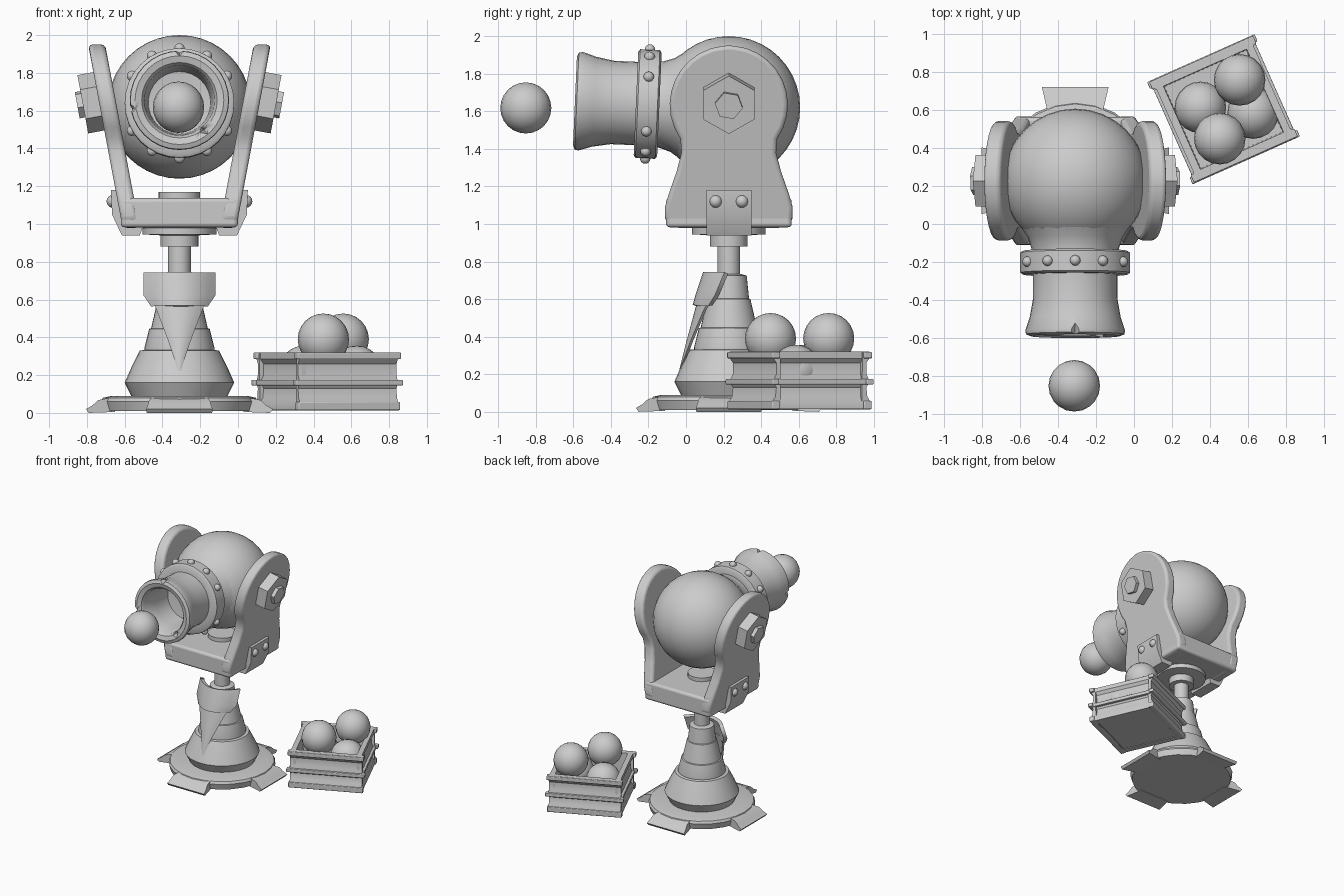
import bpy, bmesh
from math import sin, cos, pi, radians
from mathutils import Matrix, Vector

if "Cube" in bpy.data.objects:
    bpy.data.objects.remove(bpy.data.objects["Cube"])

T, R = Matrix.Translation, Matrix.Rotation
CX, CY = -0.31, 0.228            # turret axis
AXIS = T((CX, CY, 0))


def add(name, bm, mat=Matrix(), bevel=0.0, angle=35):
    bmesh.ops.recalc_face_normals(bm, faces=bm.faces)
    for f in bm.faces:
        f.smooth = True
    for e in bm.edges:
        e.smooth = len(e.link_faces) == 2 and e.calc_face_angle() < radians(angle)
    me = bpy.data.meshes.new(name)
    bm.to_mesh(me)
    bm.free()
    ob = bpy.data.objects.new(name, me)
    bpy.context.collection.objects.link(ob)
    ob.matrix_world = mat
    if bevel:
        m = ob.modifiers.new("bevel", 'BEVEL')
        m.width, m.segments, m.limit_method = bevel, 3, 'ANGLE'
    return ob


def lathe(name, prof, mat, n=32):
    """Spin (radius, height) points about local z."""
    bm = bmesh.new()
    rings = []
    for r, z in prof:
        if r == 0:
            rings.append([bm.verts.new((0, 0, z))] * n)
        else:
            rings.append([bm.verts.new((r * sin(2 * pi * i / n), r * cos(2 * pi * i / n), z))
                          for i in range(n)])
    for a, b in zip(rings, rings[1:]):
        for i in range(n):
            j = (i + 1) % n
            bm.faces.new(dict.fromkeys((a[i], a[j], b[j], b[i])))
    return add(name, bm, mat)


def prism(pts, half):
    """Extrude a (y, z) outline along x."""
    bm = bmesh.new()
    a = [bm.verts.new((-half, y, z)) for y, z in pts]
    b = [bm.verts.new((half, y, z)) for y, z in pts]
    bm.faces.new(a)
    bm.faces.new(b)
    for i in range(len(pts)):
        j = (i + 1) % len(pts)
        bm.faces.new((a[i], a[j], b[j], b[i]))
    return bm


def box(name, size, mat, bevel=0.0):
    bm = bmesh.new()
    bmesh.ops.create_cube(bm, size=1, matrix=Matrix.Diagonal((*size, 1)))
    return add(name, bm, mat, bevel)


def ball(name, loc, r, u=20, v=12):
    bm = bmesh.new()
    bmesh.ops.create_uvsphere(bm, u_segments=u, v_segments=v, radius=r)
    return add(name, bm, T(loc))


# Base: disc, stepped cone and pole
lathe("base_disc", [(0, 0.01), (0.40, 0.01), (0.415, 0.06), (0.405, 0.08), (0.36, 0.09), (0, 0.09)],
      AXIS, 24)
lathe("base_cone", [(0, 0.07), (0.25, 0.08), (0.29, 0.16), (0.255, 0.24), (0.21, 0.33), (0.185, 0.333),
                    (0.185, 0.345), (0.16, 0.445), (0.15, 0.448), (0.115, 0.60), (0.108, 0.603),
                    (0.095, 0.725), (0.06, 0.735), (0, 0.735)], AXIS)
lathe("pole", [(0, 0.7), (0.06, 0.7), (0.06, 0.88), (0.1, 0.88), (0.1, 0.94), (0.195, 0.945),
               (0.195, 0.98), (0.11, 0.985), (0.11, 1.17), (0, 1.17)], AXIS)
for k in range(4):
    bm = prism([(-0.34, 0.085), (-0.43, 0.068), (-0.46, 0.04), (-0.495, 0.02), (-0.48, 0.0),
                (-0.34, 0.005)], 0.175)
    for v in bm.verts:                       # feet widen outwards
        v.co.x *= 0.8 + 0.2 * (-v.co.y - 0.34) / 0.15
    add("base_foot", bm, AXIS @ R(k * pi / 2, 4, 'Z'))


# Pointed guard on the front of the stand
def guard(name, rows, thick, n=10):
    bm = bmesh.new()
    g = [[bm.verts.new((CX + w * (2 * i / n - 1), y + d * (2 * i / n - 1) ** 2, z))
          for i in range(n + 1)] for z, y, w, d in rows]
    for a, b in zip(g, g[1:]):
        for i in range(n):
            bm.faces.new((a[i], a[i + 1], b[i + 1], b[i]))
    ob = add(name, bm)
    m = ob.modifiers.new("thickness", 'SOLIDIFY')
    m.thickness, m.offset = thick, 0


guard("guard_band", [(0.74, 0.105, 0.18, 0.11), (0.62, 0.065, 0.18, 0.10), (0.565, 0.05, 0.14, 0.08)], 0.03)
guard("guard_spike", [(0.60, 0.072, 0.14, 0.06), (0.54, 0.055, 0.115, 0.045), (0.38, 0.012, 0.055, 0.02),
                      (0.22, -0.028, 0.002, 0)], 0.016)

# Yoke floor and leaning arms
box("yoke_floor", (0.62, 0.67, 0.155), T((CX, CY, 1.06)), 0.02)
side = [(0.315 * cos(radians(a)), 1.635 + 0.315 * sin(radians(a))) for a in range(-35, 91, 12)]
side = [(0.29, 0.98), (0.34, 1.02), (0.34, 1.09), (0.32, 1.16), (0.278, 1.28), (0.252, 1.38)] + side
outline = side + [(0, 1.95)] + [(-y, z) for y, z in reversed(side)]
for s in (-1, 1):
    bm = prism(outline, 0.045)
    for v in bm.verts:
        v.co.x = s * (v.co.x + 0.285 + 0.188 * (v.co.z - 1.135))
    add("yoke_arm", bm, AXIS, 0.022)

    # Hex nuts on the arm
    t = radians(10.5)
    n, u = Vector((s * cos(t), 0, -sin(t))), Vector((s * sin(t), 0, cos(t)))
    frame = Matrix((u.cross(n), u, n)).transposed().to_4x4()
    frame = T((CX + s * 0.425, CY, 1.65)) @ frame
    for name, r, lo, hi, turn in (("hex_nut", 0.157, -0.03, 0.088, 0), ("hex_bolt", 0.075, 0.05, 0.118, 0.35)):
        bm = bmesh.new()
        bmesh.ops.create_cone(bm, cap_ends=True, segments=6, radius1=r, radius2=r, depth=hi - lo)
        add(name, bm, frame @ T((0, 0, (lo + hi) / 2)) @ R(turn, 4, 'Z'))

    # Wrapped corner bracket with studs
    bm = prism([(0.362, 1.18), (0.357, 1.05), (0.305, 0.94), (0.21, 0.94), (0.195, 0.98), (0.28, 0.99),
                (0.31, 1.05), (0.32, 1.18)], 0.12)
    add("corner_bracket", bm, AXIS @ R(-s * pi / 2, 4, 'Z'))
    for dy in (-0.07, 0.07):
        ball("bracket_stud", (CX + s * 0.352, CY + dy, 1.12), 0.034, 12, 8)

# Cannon head, barrel and collar
HEAD = T((CX, CY, 1.62)) @ R(radians(87.5), 4, 'X')
ball("head_sphere", (CX, CY, 1.62), 0.38, 32, 20)
barrel = lathe("barrel", [(0, 0.2), (0.29, 0.24), (0.25, 0.30), (0.23, 0.36), (0.222, 0.5), (0.222, 0.62),
                          (0.24, 0.72), (0.263, 0.79), (0.26, 0.81), (0.235, 0.82), (0.2, 0.81), (0.185, 0.79),
                          (0.175, 0.65), (0.165, 0.5), (0, 0.48)], HEAD)
lathe("collar", [(0.2, 0.37), (0.275, 0.37), (0.29, 0.38), (0.29, 0.485), (0.275, 0.495), (0.2, 0.495),
                 (0.2, 0.37)], HEAD)
for k in range(12):
    if k % 6:                                # none at the sides
        a = k * pi / 6
        ball("collar_stud", HEAD @ Vector((0.29 * cos(a), 0.29 * sin(a), 0.433)), 0.028, 12, 8)

# Chipped notches in the muzzle lip
for a, r in ((90, 0.265), (190, 0.265), (310, 0.2)):
    bm = bmesh.new()
    bmesh.ops.create_cone(bm, cap_ends=True, segments=4, radius1=0.0, radius2=0.036, depth=0.1)
    bmesh.ops.remove_doubles(bm, verts=bm.verts, dist=1e-5)
    cutter = add("notch_cutter", bm, HEAD @ R(radians(a), 4, 'Z') @ T((r, 0, 0.78)))
    cutter.hide_render = True
    cutter.hide_set(True)
    m = barrel.modifiers.new("notch", 'BOOLEAN')
    m.operation, m.object, m.solver = 'DIFFERENCE', cutter, 'EXACT'
    bpy.context.view_layer.objects.active = barrel
    bpy.ops.object.modifier_apply(modifier=m.name)
    bpy.data.objects.remove(cutter)

# Flying ball and the stacked ones
ball("flying_ball", (-0.315, -0.853, 1.618), 0.136)
for loc in ((0.557, 0.76, 0.39), (0.452, 0.45, 0.39), (0.35, 0.615, 0.22), (0.628, 0.585, 0.22)):
    ball("crate_ball", loc, 0.136)

# Crate of ridged planks
CRATE = T((0.472, 0.605, 0)) @ R(radians(24), 4, 'Z')
box("crate_floor", (0.5, 0.5, 0.04), CRATE @ T((0, 0, 0.04)))
plank = [(0.285, 0.015), (0.285, 0.055), (0.268, 0.08), (0.262, 0.13), (0.275, 0.15), (0.275, 0.175),
         (0.262, 0.2), (0.262, 0.26), (0.28, 0.285), (0.28, 0.32), (0.24, 0.32), (0.235, 0.015)]
for k in range(4):
    turn = CRATE @ R(k * pi / 2, 4, 'Z')
    add("crate_wall", prism(plank, 0.262 if k % 2 else 0.285), turn)
    box("crate_batten", (0.62 if k % 2 == 0 else 0.56, 0.04, 0.03), turn @ T((0, 0.275, 0.16)), 0.006)
    if k % 2 == 0:
        box("crate_rim", (0.6, 0.045, 0.035), turn @ T((0, 0.268, 0.302)), 0.006)
        box("crate_skid", (0.59, 0.045, 0.045), turn @ T((0, 0.268, 0.036)), 0.006)
